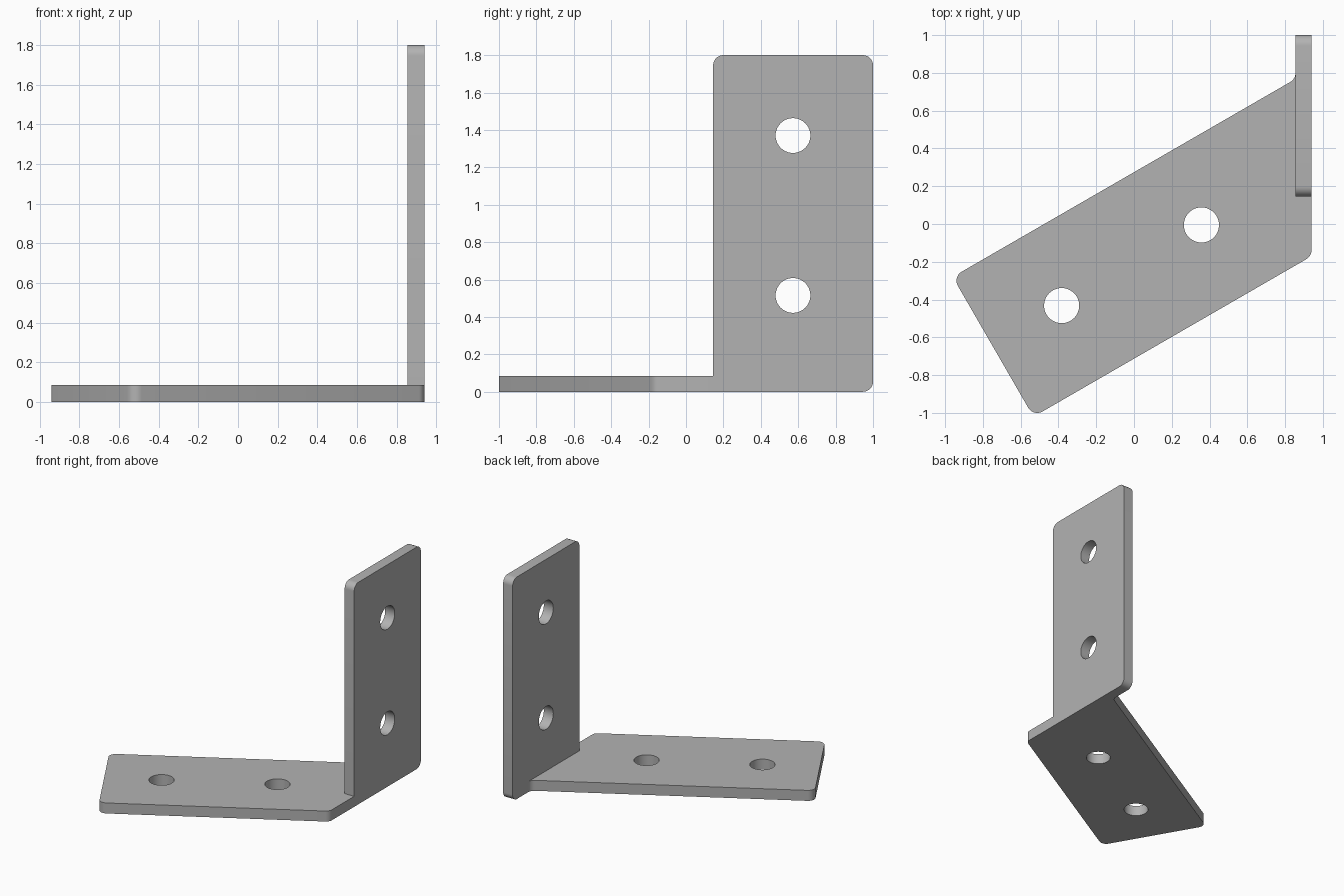
import bpy, bmesh, math
from mathutils import Vector, Matrix

if "Cube" in bpy.data.objects:
    bpy.data.objects.remove(bpy.data.objects["Cube"])

T = 0.085      # plate thickness
R = 0.055      # corner radius
HOLE = 0.093   # bolt hole radius
W = 0.855      # strap width
X1 = 0.94      # outer face of the upright
X0 = X1 - T

steel = bpy.data.materials.new("grey steel")
steel.diffuse_color = (0.45, 0.45, 0.45, 1)
steel.use_nodes = True
steel.node_tree.nodes["Principled BSDF"].inputs["Base Color"].default_value = steel.diffuse_color


def rounded(corners, steps=8):
    """Outline with an arc at each corner given as (x, y, radius)."""
    out, n = [], len(corners)
    for i, (x, y, r) in enumerate(corners):
        p = Vector((x, y))
        if r == 0:
            out.append(p)
            continue
        a = (Vector(corners[i - 1][:2]) - p).normalized()
        b = (Vector(corners[(i + 1) % n][:2]) - p).normalized()
        half = a.angle(b) / 2
        centre = p + (a + b).normalized() * r / math.sin(half)
        s = p + a * r / math.tan(half) - centre
        e = p + b * r / math.tan(half) - centre
        sweep = s.angle_signed(e)
        for k in range(steps + 1):
            out.append(centre + Matrix.Rotation(-sweep * k / steps, 2) @ s)
    return out


def plate(name, outline, place, direction):
    """Extrude an outline, placed in space by a function, along a direction."""
    bm = bmesh.new()
    face = bm.faces.new([bm.verts.new(place(p)) for p in outline])
    ext = bmesh.ops.extrude_face_region(bm, geom=[face])
    moved = [v for v in ext["geom"] if isinstance(v, bmesh.types.BMVert)]
    bmesh.ops.translate(bm, verts=moved, vec=direction)
    bmesh.ops.recalc_face_normals(bm, faces=bm.faces)
    mesh = bpy.data.meshes.new(name)
    bm.to_mesh(mesh)
    bm.free()
    mesh.materials.append(steel)
    ob = bpy.data.objects.new(name, mesh)
    bpy.context.collection.objects.link(ob)
    return ob


def combine(ob, other, operation):
    """Apply a boolean and remove the helper."""
    bpy.context.view_layer.objects.active = ob
    mod = ob.modifiers.new("bool", 'BOOLEAN')
    mod.object, mod.operation, mod.solver = other, operation, 'EXACT'
    bpy.ops.object.modifier_apply(modifier=mod.name)
    bpy.data.objects.remove(other)


# Slanted foot: strap turned 30 degrees, with a fillet where it meets the upright
slope = math.tan(math.radians(30))
lx, ly = -0.96, -0.28
bx, by = lx + W * 0.5, ly - W * math.cos(math.radians(30))
foot = rounded([
    (lx, ly, R), (bx, by, R),
    (X1, by + (X1 - bx) * slope, R),
    (X1, 0.9, 0), (X0, 0.9, 0),
    (X0, ly + (X0 - lx) * slope, R)])
bracket = plate("angle_bracket", foot, lambda p: (p.x, p.y, 0), (0, 0, T))

# Upright plate, square at the corner buried in the foot
upright = rounded([(0.145, 0, 0), (1, 0, R), (1, 1.8, R), (0.145, 1.8, R)])
combine(bracket, plate("upright", upright, lambda p: (X0, p.x, p.y), (T, 0, 0)), 'UNION')

# Bolt holes through both plates
holes = [((-0.383, -0.432, T / 2), 0), ((0.357, -0.005, T / 2), 0),
         ((X0 + T / 2, 0.572, 0.515), math.pi / 2), ((X0 + T / 2, 0.572, 1.37), math.pi / 2)]
for loc, tilt in holes:
    bpy.ops.mesh.primitive_cylinder_add(vertices=48, radius=HOLE, depth=0.3,
                                        location=loc, rotation=(0, tilt, 0))
    cutter = bpy.context.object
    cutter.hide_render = True
    cutter.data.materials.append(steel)
    combine(bracket, cutter, 'DIFFERENCE')

# Smooth the arcs, keep the edges sharp
bpy.ops.object.select_all(action='DESELECT')
bracket.select_set(True)
bpy.context.view_layer.objects.active = bracket
bpy.ops.object.shade_smooth_by_angle(angle=math.radians(30))
